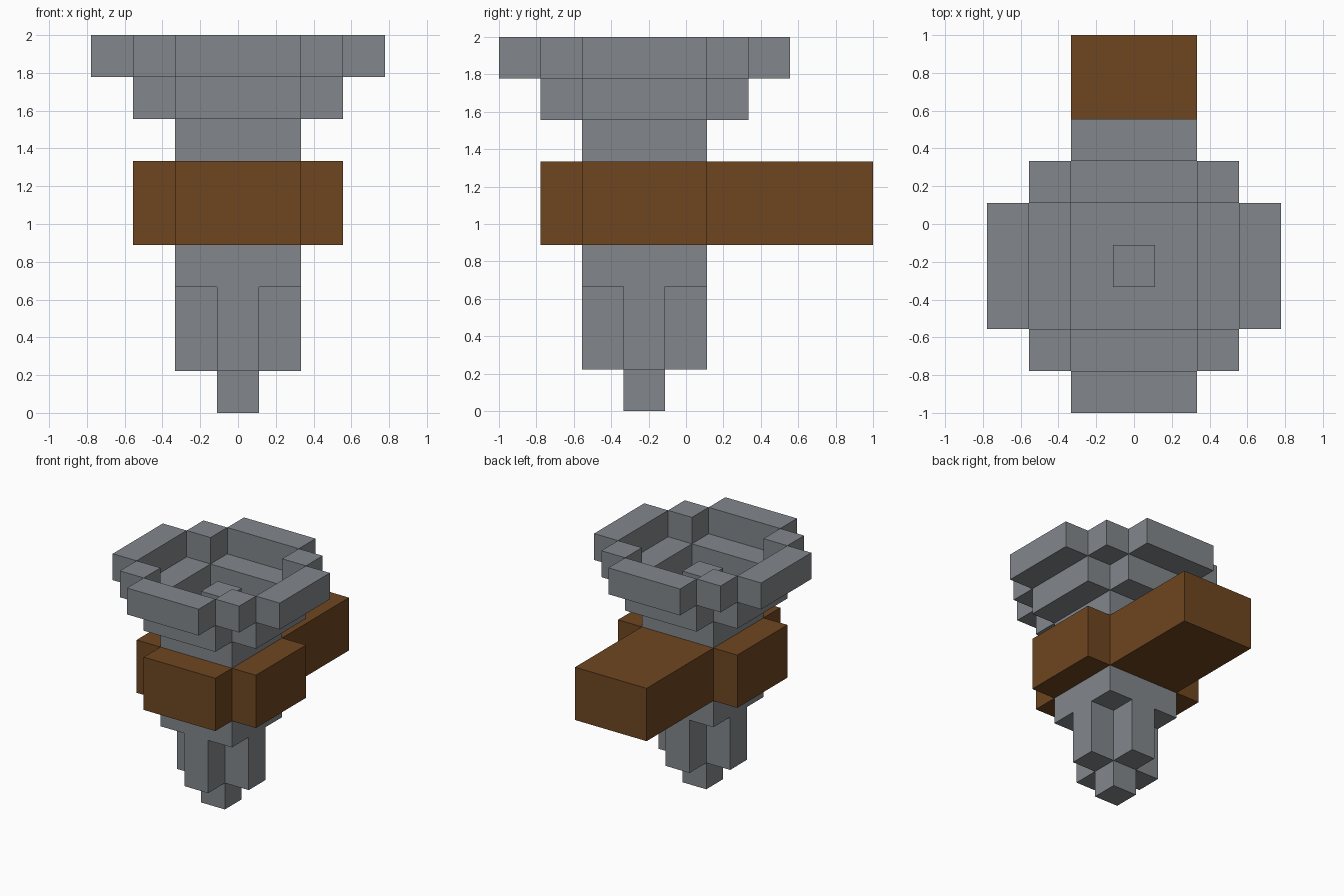
import bpy, bmesh
from mathutils import Matrix, Vector

cube = bpy.data.objects.get("Cube")
if cube:
    bpy.data.objects.remove(cube, do_unlink=True)

U = 2 / 9        # one block
AXIS_Y = -U      # the shaft stands one block in front of the centre


def material(name, rgb):
    m = bpy.data.materials.new(name)
    m.use_nodes = True
    m.diffuse_color = (*rgb, 1)
    m.node_tree.nodes["Principled BSDF"].inputs["Base Color"].default_value = (*rgb, 1)
    return m


stone = material("grey stone", (0.225, 0.242, 0.262))
wood = material("brown wood", (0.156, 0.061, 0.015))


def finish(bm, name, mat):
    bmesh.ops.recalc_face_normals(bm, faces=bm.faces)
    mesh = bpy.data.meshes.new(name)
    bm.to_mesh(mesh)
    bm.free()
    mesh.materials.append(mat)
    obj = bpy.data.objects.new(name, mesh)
    obj.location.y = AXIS_Y
    bpy.context.collection.objects.link(obj)
    return obj


def block(name, mat, x, y, z, turns=1):
    """Box from ranges in blocks, repeated in quarter turns about the shaft."""
    bm = bmesh.new()
    lo, hi = (Vector(c) * U for c in zip(x, y, z))
    for i in range(turns):
        mtx = (Matrix.Rotation(i * 1.5707963268, 4, "Z")
               @ Matrix.Translation((lo + hi) / 2)
               @ Matrix.Diagonal((*(hi - lo), 1)))
        bmesh.ops.create_cube(bm, size=1, matrix=mtx)
    return finish(bm, name, mat)


def cross(name, mat, a, front, back, side, z):
    """Plus-shaped prism: arm half width a, and the reach of each arm."""
    outline = [(-a, -front), (a, -front), (a, -a), (side, -a), (side, a), (a, a),
               (a, back), (-a, back), (-a, a), (-side, a), (-side, -a), (-a, -a)]
    bm = bmesh.new()
    base = bm.faces.new([bm.verts.new((x * U, y * U, z[0] * U)) for x, y in outline])
    top = bmesh.ops.extrude_face_region(bm, geom=[base])["geom"]
    bmesh.ops.translate(bm, vec=(0, 0, (z[1] - z[0]) * U),
                        verts=[v for v in top if isinstance(v, bmesh.types.BMVert)])
    return finish(bm, name, mat)


# Shaft, from the tip upwards
block("tip", stone, (-.5, .5), (-.5, .5), (0, 1))
cross("fluted_shaft", stone, .5, 1.5, 1.5, 1.5, (1, 3))
block("shaft_collar", stone, (-1.5, 1.5), (-1.5, 1.5), (3, 4))

# Wooden holder with the long arm to the back
cross("wall_bracket", wood, 1.5, 2.5, 5.5, 2.5, (4, 6))

# Stepped bowl
block("bowl_floor", stone, (-1.5, 1.5), (-1.5, 1.5), (6, 7))
block("bowl_lower_walls", stone, (1.5, 2.5), (-1.5, 1.5), (7, 8), 4)
block("bowl_rim_walls", stone, (2.5, 3.5), (-1.5, 1.5), (8, 9), 4)
block("bowl_rim_corners", stone, (1.5, 2.5), (1.5, 2.5), (8, 9), 4)
block("bowl_centre_stud", stone, (-.5, .5), (-.5, .5), (7, 8))
